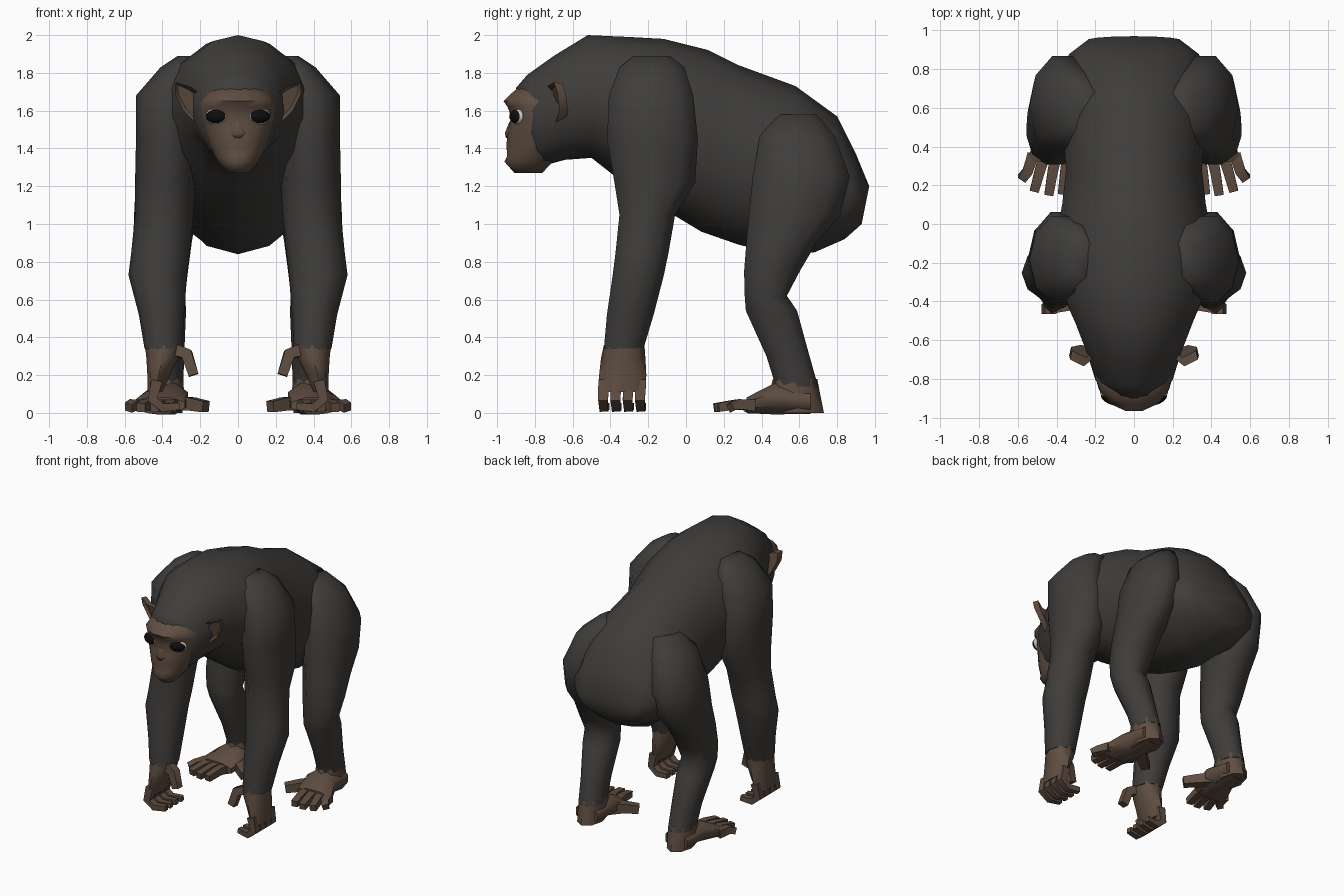
import bpy, bmesh, math
from mathutils import Vector, Matrix


def material(name, rgb):
    m = bpy.data.materials.new(name)
    m.diffuse_color = (*rgb, 1)
    return m


FUR = material("dark_fur", (0.05, 0.047, 0.043))
SKIN = material("brown_skin", (0.115, 0.075, 0.053))
BLACK = material("eye_black", (0.004, 0.004, 0.004))
WHITE = material("eye_white", (0.6, 0.6, 0.6))


def finish(name, bm, mat, mirror=False, angle=60):
    bmesh.ops.recalc_face_normals(bm, faces=bm.faces)
    me = bpy.data.meshes.new(name)
    bm.to_mesh(me)
    bm.free()
    ob = bpy.data.objects.new(name, me)
    bpy.context.collection.objects.link(ob)
    me.materials.append(mat)
    bpy.ops.object.select_all(action='DESELECT')
    ob.select_set(True)
    bpy.context.view_layer.objects.active = ob
    bpy.ops.object.shade_smooth_by_angle(angle=math.radians(angle))
    if mirror:
        ob.modifiers.new("Mirror", 'MIRROR').use_mirror_merge = False
    return ob


def add_loft(bm, rings, n, phase=0.0):
    """Skin elliptical rings given as (centre, u axis, v axis) and cap both ends."""
    loops = []
    for c, u, v in rings:
        c, u, v = Vector(c), Vector(u), Vector(v)
        loops.append([bm.verts.new(c + u * math.cos(a) + v * math.sin(a))
                      for a in (phase + 2 * math.pi * i / n for i in range(n))])
    for a, b in zip(loops, loops[1:]):
        for i in range(n):
            j = (i + 1) % n
            bm.faces.new((a[i], a[j], b[j], b[i]))
    bm.faces.new(loops[0])
    bm.faces.new(loops[-1])


def column(name, rows, mat, n=10, mirror=True):
    """Limb from level rings: z, x centre, y front, y back, half width."""
    bm = bmesh.new()
    add_loft(bm, [((x, (f + b) / 2, z), (h, 0, 0), (0, (b - f) / 2, 0))
                  for z, x, f, b, h in rows], n)
    return finish(name, bm, mat, mirror)


def add_digit(bm, pts, r, side):
    """Tapered four-sided finger or toe along a path."""
    pts = [Vector(p) for p in pts]
    side = Vector(side).normalized()
    rings = []
    for i, p in enumerate(pts):
        d = (pts[min(i + 1, len(pts) - 1)] - pts[max(i - 1, 0)]).normalized()
        v = d.cross(side).normalized()
        k = r * (1 - 0.12 * i) * 1.3
        rings.append((p, v.cross(d) * k, v * k))
    add_loft(bm, rings, 4, math.pi / 4)


# head fur, neck, trunk and rump: y top, z top, y bottom, z bottom, half width
trunk = [(-0.90, 1.72, -0.80, 1.32, 0.15), (-0.84, 1.79, -0.75, 1.31, 0.205),
         (-0.70, 1.89, -0.64, 1.34, 0.245), (-0.52, 2.00, -0.50, 1.35, 0.31),
         (-0.30, 1.99, -0.36, 1.24, 0.39), (-0.12, 1.98, -0.12, 1.08, 0.42),
         (0.12, 1.92, 0.08, 0.96, 0.38), (0.28, 1.84, 0.28, 0.89, 0.36),
         (0.58, 1.73, 0.50, 0.84, 0.38), (0.80, 1.57, 0.68, 0.85, 0.37),
         (0.90, 1.37, 0.84, 0.92, 0.345), (0.97, 1.20, 0.93, 1.00, 0.24)]
bm = bmesh.new()
add_loft(bm, [((0, (a + c) / 2, (b + d) / 2), (h, 0, 0), (0, (a - c) / 2, (b - d) / 2))
              for a, b, c, d, h in trunk], 14, math.pi / 2)
finish("head_and_trunk", bm, FUR)

# bare face
column("face", [(1.27, 0, -0.91, -0.76, 0.06), (1.33, 0, -0.965, -0.70, 0.105),
                (1.36, 0, -0.95, -0.68, 0.125), (1.42, 0, -0.955, -0.64, 0.15),
                (1.50, 0, -0.945, -0.60, 0.18), (1.57, 0, -0.93, -0.58, 0.205),
                (1.62, 0, -0.95, -0.58, 0.205), (1.65, 0, -0.97, -0.60, 0.195),
                (1.69, 0, -0.93, -0.64, 0.17), (1.73, 0, -0.88, -0.68, 0.11)],
       SKIN, 14, False)

# small flat nose
bm = bmesh.new()
add_loft(bm, [((0, -0.925, 1.54), (0.015, 0, 0), (0, 0.012, 0)),
              ((0, -0.942, 1.48), (0.045, 0, 0), (0, 0.02, 0)),
              ((0, -0.94, 1.455), (0.02, 0, 0), (0, 0.015, 0))], 6)
finish("nose", bm, SKIN)

# eyes: pale rim with a black ball in front
for name, mat, size, y in (("eye_rim", WHITE, (0.064, 0.022, 0.043), -0.893),
                           ("eye", BLACK, (0.058, 0.034, 0.037), -0.898)):
    bm = bmesh.new()
    bmesh.ops.create_uvsphere(bm, u_segments=14, v_segments=8, radius=1,
                              matrix=Matrix.Translation((0.117, y, 1.57))
                              @ Matrix.Rotation(0.4, 4, 'Z') @ Matrix.Diagonal((*size, 1)))
    finish(name, bm, mat, True)

# ears: dished plates
outline = [(0.19, -0.68, 1.68), (0.26, -0.735, 1.73), (0.33, -0.70, 1.75), (0.335, -0.68, 1.69),
           (0.29, -0.67, 1.60), (0.23, -0.69, 1.54), (0.18, -0.68, 1.56)]
bm = bmesh.new()
front = bm.faces.new([bm.verts.new(p) for p in outline])
ext = bmesh.ops.extrude_face_region(bm, geom=[front], use_keep_orig=True)
bmesh.ops.translate(bm, vec=(-0.01, 0.045, -0.005),
                    verts=[v for v in ext["geom"] if isinstance(v, bmesh.types.BMVert)])
bmesh.ops.inset_individual(bm, faces=[front], thickness=0.018, depth=0)
bmesh.ops.translate(bm, vec=(0, 0.02, 0), verts=front.verts)
finish("ear", bm, SKIN, True, 35)

# arms
column("arm", [(1.89, 0.26, -0.28, -0.08, 0.06), (1.83, 0.30, -0.36, 0.00, 0.11),
               (1.68, 0.375, -0.42, 0.05, 0.165), (1.45, 0.38, -0.43, 0.075, 0.16),
               (1.22, 0.385, -0.39, 0.06, 0.16), (1.05, 0.39, -0.36, -0.05, 0.155),
               (0.85, 0.41, -0.38, -0.085, 0.155), (0.73, 0.425, -0.395, -0.11, 0.155),
               (0.52, 0.405, -0.425, -0.165, 0.12), (0.34, 0.395, -0.44, -0.22, 0.10)],
       FUR)

# hands: palm faces inward, fingers curl under
column("hand", [(0.36, 0.393, -0.435, -0.22, 0.10), (0.29, 0.40, -0.45, -0.215, 0.085),
                (0.20, 0.42, -0.46, -0.21, 0.06), (0.11, 0.44, -0.465, -0.215, 0.04)],
       SKIN, 8)
bm = bmesh.new()
for y in (-0.435, -0.37, -0.305, -0.24):
    add_digit(bm, [(0.43, y, 0.17), (0.452, y - 0.004, 0.07), (0.40, y, 0.028), (0.31, y + 0.01, 0.035)],
              0.032, (0, 1, 0))
add_digit(bm, [(0.36, -0.36, 0.34), (0.27, -0.39, 0.31), (0.235, -0.40, 0.20)], 0.038, (0, 1, 0))
finish("fingers", bm, SKIN, True, 50)

# legs
column("leg", [(1.58, 0.24, 0.46, 0.70, 0.08), (1.46, 0.31, 0.38, 0.80, 0.15),
               (1.25, 0.37, 0.34, 0.88, 0.17), (1.05, 0.385, 0.32, 0.83, 0.165),
               (0.90, 0.40, 0.31, 0.70, 0.155), (0.75, 0.41, 0.30, 0.61, 0.145),
               (0.62, 0.41, 0.305, 0.54, 0.13), (0.54, 0.40, 0.31, 0.595, 0.125),
               (0.30, 0.385, 0.42, 0.66, 0.10), (0.14, 0.38, 0.47, 0.705, 0.09)], FUR)

# feet: heel, flat sole, splayed toes and an opposed big toe
column("heel", [(0.18, 0.38, 0.46, 0.695, 0.09), (0.10, 0.38, 0.44, 0.71, 0.095),
                (0.0, 0.38, 0.46, 0.73, 0.085)], SKIN, 8)
bm = bmesh.new()
add_loft(bm, [((0.38, 0.66, 0.06), (0.10, 0, 0), (0, 0, 0.07)),
              ((0.38, 0.47, 0.075), (0.125, 0, 0), (0, 0, 0.09)),
              ((0.42, 0.32, 0.04), (0.15, 0, 0), (0, 0, 0.045))], 8, math.pi / 8)
finish("foot", bm, SKIN, True)
bm = bmesh.new()
for x0, x1, y1 in ((0.34, 0.37, 0.155), (0.40, 0.44, 0.15), (0.46, 0.515, 0.17), (0.52, 0.58, 0.235)):
    add_digit(bm, [(x0, 0.36, 0.04), ((x0 + x1) / 2, 0.27, 0.045), (x1, y1, 0.028)], 0.033, (1, 0, 0))
add_digit(bm, [(0.34, 0.48, 0.05), (0.25, 0.39, 0.048), (0.17, 0.33, 0.033)], 0.042, (1, -1, 0))
finish("toes", bm, SKIN, True, 50)
